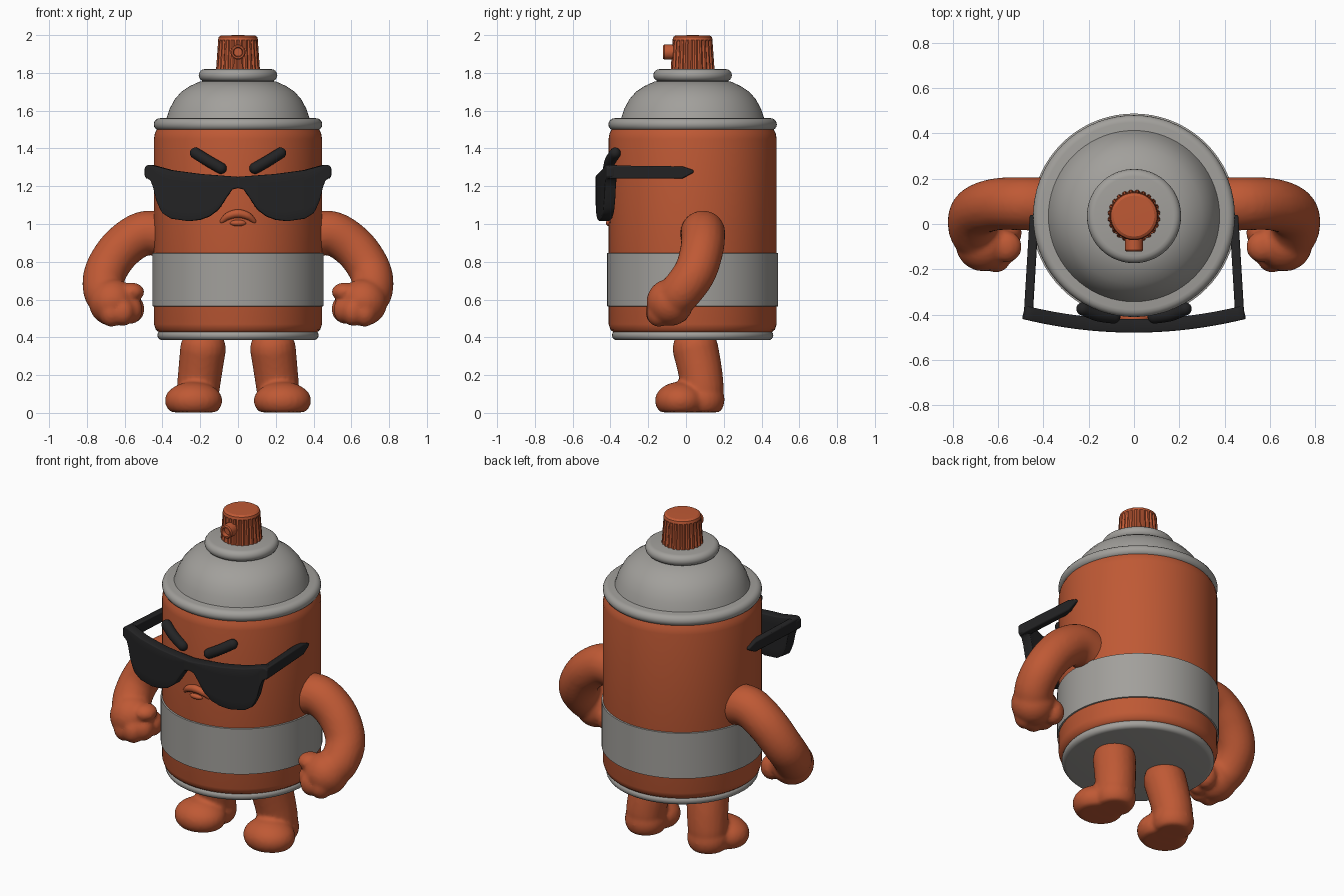
import bpy, bmesh, math
from mathutils import Vector, Matrix

if "Cube" in bpy.data.objects:
    bpy.data.objects.remove(bpy.data.objects["Cube"])

CY = 0.035  # the can's axis sits slightly behind the centre


def material(name, rgb):
    m = bpy.data.materials.new(name)
    m.use_nodes = True
    m.diffuse_color = (*rgb, 1)
    bsdf = m.node_tree.nodes["Principled BSDF"]
    bsdf.inputs["Base Color"].default_value = (*rgb, 1)
    bsdf.inputs["Roughness"].default_value = 0.6
    return m


ORANGE = material("orange paint", (0.52, 0.10, 0.035))
GREY = material("grey metal", (0.36, 0.35, 0.33))
BLACK = material("black plastic", (0.017, 0.017, 0.018))


def finish(bm, name, mat, mirror=False, blend=0, angle=40):
    """Turn a bmesh into an object; blend fuses overlapping lumps into one skin."""
    bmesh.ops.recalc_face_normals(bm, faces=bm.faces)
    mesh = bpy.data.meshes.new(name)
    bm.to_mesh(mesh)
    bm.free()
    mesh.materials.append(mat)
    for p in mesh.polygons:
        p.use_smooth = True
    mesh.set_sharp_from_angle(angle=math.radians(angle))
    ob = bpy.data.objects.new(name, mesh)
    bpy.context.collection.objects.link(ob)
    if blend:
        r = ob.modifiers.new("fuse", 'REMESH')
        r.mode, r.voxel_size, r.use_smooth_shade = 'VOXEL', blend, True
        s = ob.modifiers.new("soften", 'SMOOTH')
        s.factor, s.iterations = 0.5, 5
    if mirror:
        ob.modifiers.new("other side", 'MIRROR')
    return ob


def lathe(profile, steps=72):
    """Spin (radius, height) points about z."""
    bm = bmesh.new()
    vs = [bm.verts.new((r, 0, z)) for r, z in profile]
    es = [bm.edges.new(p) for p in zip(vs, vs[1:])]
    bmesh.ops.spin(bm, geom=vs + es, cent=(0, 0, 0), axis=(0, 0, 1),
                   angle=math.tau, steps=steps)
    bmesh.ops.remove_doubles(bm, verts=bm.verts, dist=0.0002)
    return bm


def can_part(name, profile, mat, angle=40):
    bm = lathe(profile)
    bmesh.ops.translate(bm, vec=(0, CY, 0), verts=bm.verts)
    return finish(bm, name, mat, angle=angle)


def rounded_ring(r, z0, z1, inner):
    """Disc profile with a half-round outer edge."""
    h = (z1 - z0) / 2
    arc = [(r - h + h * math.cos(a), (z0 + z1) / 2 + h * math.sin(a))
           for a in [math.pi * (i / 8 - 0.5) for i in range(9)]]
    return [(inner, z0)] + arc + [(inner, z1)]


def sweep(bm, points, radii, sides=20, sub=6):
    """Tube through the points with changing radius and rounded ends."""
    pts = [Vector(p) for p in points]
    path = []
    for i in range(len(pts) - 1):
        a, b = pts[max(i - 1, 0)], pts[i]
        c, d = pts[i + 1], pts[min(i + 2, len(pts) - 1)]
        for k in range(sub + (i == len(pts) - 2)):
            t = k / sub
            p = 0.5 * (2 * b + (c - a) * t + (2 * a - 5 * b + 4 * c - d) * t * t
                       + (3 * b - a - 3 * c + d) * t ** 3)
            path.append((p, radii[i] + (radii[i + 1] - radii[i]) * t))
    rings = []
    for i, (p, r) in enumerate(path):
        tan = (path[min(i + 1, len(path) - 1)][0] - path[max(i - 1, 0)][0]).normalized()
        u = tan.cross(Vector((0, 1, 0))).normalized()
        v = tan.cross(u)
        spots = [(0, 1)]
        if i == 0:
            spots = [(-math.cos(a), math.sin(a)) for a in (0.15, 0.5, 0.9, 1.25)] + spots
        if i == len(path) - 1:
            spots += [(math.cos(a), math.sin(a)) for a in (1.25, 0.9, 0.5, 0.15)]
        for off, s in spots:
            rings.append([bm.verts.new(p + tan * off * r + r * s * (
                u * math.cos(math.tau * k / sides) + v * math.sin(math.tau * k / sides)))
                for k in range(sides)])
    for a, b in zip(rings, rings[1:]):
        for k in range(sides):
            n = (k + 1) % sides
            bm.faces.new((a[k], a[n], b[n], b[k]))
    bm.faces.new(rings[0])
    bm.faces.new(rings[-1])


def lump(bm, centre, size):
    m = Matrix.Translation(centre) @ Matrix.Diagonal((*size, 1))
    return bmesh.ops.create_uvsphere(bm, u_segments=24, v_segments=14, radius=1, matrix=m)["verts"]


def interp(table, x):
    for (x0, y0), (x1, y1) in zip(table, table[1:]):
        if x <= x1:
            return y0 + (y1 - y0) * (x - x0) / (x1 - x0)
    return table[-1][1]


# Can: body, label band, rims, dome and collar
can_part("can_body", [(0, 0.42), (0.41, 0.42), (0.435, 0.44), (0.445, 0.47), (0.445, 1.45),
                      (0.44, 1.48), (0.425, 1.51), (0, 1.51)], ORANGE)
can_part("label_band", [(0.43, 0.56), (0.453, 0.565), (0.453, 0.845), (0.43, 0.85)], GREY)
can_part("bottom_rim", rounded_ring(0.427, 0.385, 0.437, 0), GREY)
can_part("top_rim", rounded_ring(0.446, 1.495, 1.56, 0), GREY)
can_part("dome", [(0.385, 1.54), (0.375, 1.57), (0.362, 1.61), (0.335, 1.66), (0.3, 1.7),
                  (0.255, 1.73), (0.2, 1.755), (0, 1.77)], GREY)
can_part("collar", rounded_ring(0.208, 1.755, 1.82, 0), GREY)

# Fluted spray cap
bm = lathe([(0.117, 1.81), (0.106, 1.965), (0.106, 1.975), (0.102, 1.99), (0.09, 1.998), (0, 2.0)])
for v in bm.verts:
    turn = round(math.atan2(v.co.y, v.co.x) / math.tau * 72)
    if v.co.z < 1.97 and turn % 3 == 0:
        v.co.x *= 0.93
        v.co.y *= 0.93
bmesh.ops.translate(bm, vec=(0, CY, 0), verts=bm.verts)
finish(bm, "spray_cap", ORANGE, angle=30)

# Hollow spout facing forward
bm = lathe([(0.04, 0), (0.04, 0.085), (0.034, 0.092), (0.026, 0.092), (0.022, 0.07), (0, 0.07)], 24)
bmesh.ops.transform(bm, verts=bm.verts,
                    matrix=Matrix.Translation((0, -0.03, 1.91)) @ Matrix.Rotation(math.pi / 2, 4, 'X'))
finish(bm, "spray_spout", ORANGE)

# Arms with closed fists
bm = bmesh.new()
sweep(bm, [(0.38, 0.085, 0.94), (0.5, 0.09, 0.95), (0.62, 0.085, 0.87), (0.7, 0.05, 0.75),
           (0.71, -0.02, 0.65), (0.67, -0.08, 0.59)], [0.12, 0.118, 0.115, 0.112, 0.11, 0.11])
lump(bm, (0.665, -0.085, 0.585), (0.125, 0.125, 0.125))
lump(bm, (0.565, -0.1, 0.64), (0.07, 0.07, 0.05))
for x, y, z in ((0.56, -0.04, 0.55), (0.57, -0.11, 0.545), (0.61, -0.15, 0.535), (0.67, -0.145, 0.53)):
    lump(bm, (x, y, z), (0.065, 0.065, 0.075))
finish(bm, "arms", ORANGE, mirror=True, blend=0.012)

# Legs with flat-soled feet
bm = bmesh.new()
sweep(bm, [(0.185, 0.05, 0.34), (0.2, 0.075, 0.22), (0.212, 0.088, 0.12)], [0.122, 0.117, 0.113])
feet = lump(bm, (0.213, 0.085, 0.07), (0.12, 0.12, 0.11))
feet += lump(bm, (0.235, -0.03, 0.065), (0.153, 0.135, 0.1))
for v in bm.verts:
    v.co.z = min(max(v.co.z, 0.003), 0.41)
finish(bm, "legs", ORANGE, mirror=True, blend=0.012)

# Eyebrows
bm = bmesh.new()
sweep(bm, [(0.09, -0.41, 1.295), (0.16, -0.4, 1.335), (0.225, -0.375, 1.375)], [0.03] * 3, sides=16)
finish(bm, "eyebrows", BLACK, mirror=True)

# Frowning mouth
bm = bmesh.new()
sweep(bm, [(-0.085, -0.395, 1.015), (-0.05, -0.41, 1.043), (0, -0.415, 1.055), (0.05, -0.41, 1.043),
           (0.085, -0.395, 1.015)], [0.012, 0.02, 0.023, 0.02, 0.012], sides=14)
lump(bm, (0, -0.4, 1.005), (0.045, 0.025, 0.018))
finish(bm, "mouth", ORANGE)

# Sunglasses front: a curved sheet between a top and a bottom line
TOP = [(0, 1.25), (0.2, 1.265), (0.35, 1.285), (0.45, 1.312), (0.47, 1.315), (0.488, 1.3)]
BOTTOM = [(0, 1.19), (0.03, 1.183), (0.06, 1.14), (0.1, 1.078), (0.15, 1.04), (0.2, 1.022),
          (0.26, 1.015), (0.35, 1.028), (0.4, 1.06), (0.43, 1.13), (0.45, 1.225), (0.488, 1.25)]
bm = bmesh.new()
columns, rows = 64, 5
grid = []
for i in range(columns + 1):
    x = 0.488 * (2 * i / columns - 1)
    hi, lo = interp(TOP, abs(x)), interp(BOTTOM, abs(x))
    y = -0.45 + 0.06 * (x / 0.488) ** 2
    grid.append([bm.verts.new((x, y, lo + (hi - lo) * j / rows)) for j in range(rows + 1)])
for a, b in zip(grid, grid[1:]):
    for j in range(rows):
        bm.faces.new((a[j], b[j], b[j + 1], a[j + 1]))
front = finish(bm, "sunglasses_front", BLACK, angle=180)
solid = front.modifiers.new("thickness", 'SOLIDIFY')
solid.thickness, solid.offset = 0.06, 0
edge = front.modifiers.new("soft edge", 'BEVEL')
edge.width, edge.segments, edge.angle_limit = 0.01, 2, math.radians(50)

# Sunglasses temples
bm = bmesh.new()
side = [(-0.42, 1.24), (-0.02, 1.24), (0.04, 1.272), (0.04, 1.285), (-0.02, 1.305), (-0.42, 1.31)]
inner, outer = [[bm.verts.new((0.443 - 0.06 * y + s, y, z)) for y, z in side] for s in (-0.02, 0.02)]
bm.faces.new(inner)
bm.faces.new(outer)
for k in range(len(side)):
    n = (k + 1) % len(side)
    bm.faces.new((inner[k], inner[n], outer[n], outer[k]))
temples = finish(bm, "sunglasses_temples", BLACK, angle=30)
edge = temples.modifiers.new("soft edge", 'BEVEL')
edge.width, edge.segments = 0.008, 2
temples.modifiers.new("other side", 'MIRROR')
